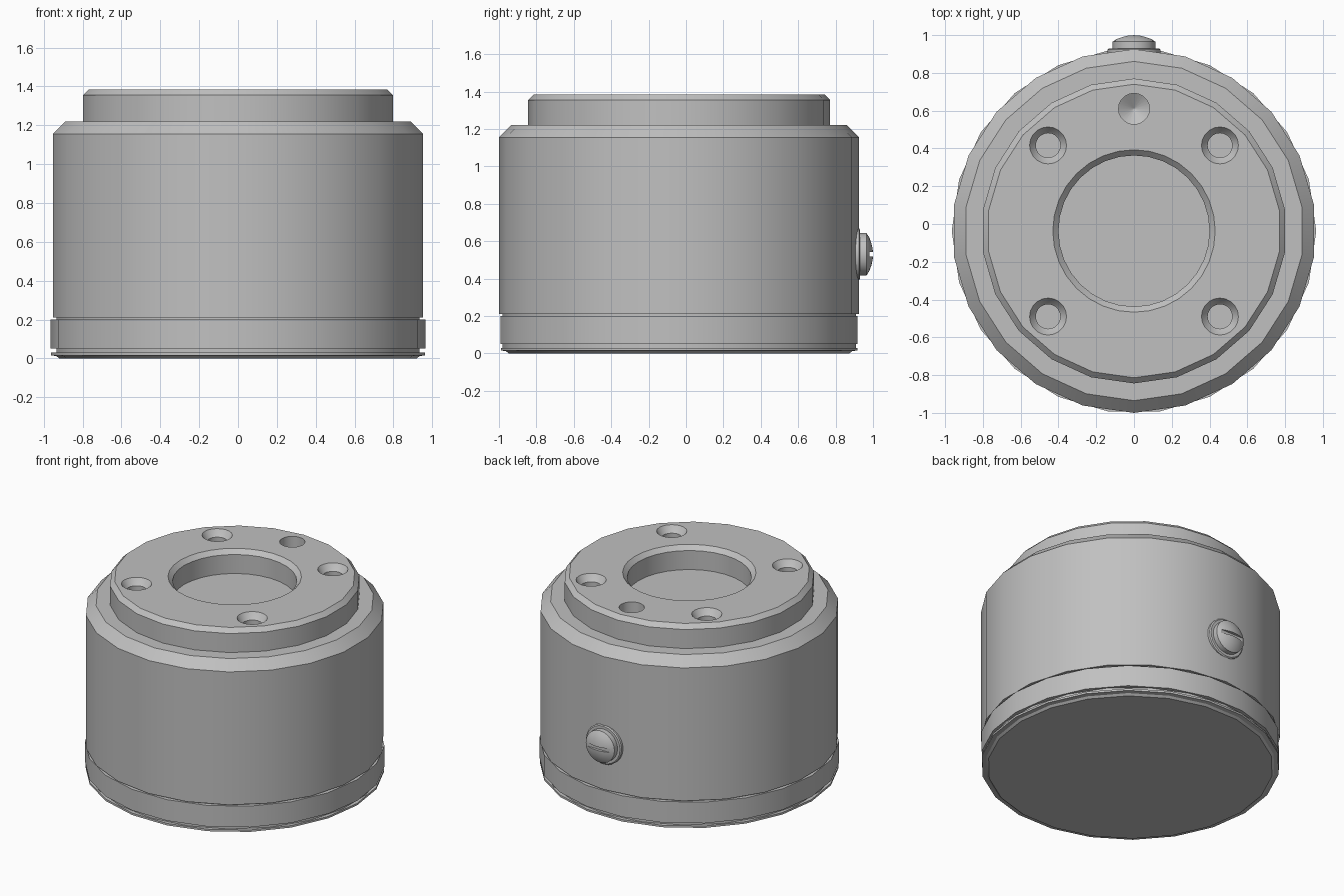
import bpy, bmesh, math
from mathutils import Matrix, Vector

cube = bpy.data.objects.get("Cube")
if cube:
    bpy.data.objects.remove(cube, do_unlink=True)

CY = -0.037      # body axis in y
SIDES = 22
TOP = 1.385

metal = bpy.data.materials.new("satin grey metal")
metal.use_nodes = True
GREY = (0.53, 0.53, 0.53, 1)
metal.diffuse_color = GREY
metal.node_tree.nodes["Principled BSDF"].inputs["Base Color"].default_value = GREY


def lathe(name, profile, sides=SIDES, turn=0.0, matrix=Matrix.Translation((0, CY, 0))):
    """Spin (radius, height) points into a closed solid, bottom to top."""
    bm = bmesh.new()
    rings = []
    for r, z in profile:
        ring = []
        for i in range(sides):
            a = math.pi / 2 + 2 * math.pi * (i + turn) / sides
            ring.append(bm.verts.new((r * math.cos(a), r * math.sin(a), z)))
        rings.append(ring)
    for lo, hi in zip(rings, rings[1:]):
        for i in range(sides):
            j = (i + 1) % sides
            bm.faces.new((lo[i], lo[j], hi[j], hi[i]))
    bm.faces.new(rings[0][::-1])
    bm.faces.new(rings[-1])
    bm.transform(matrix)
    bmesh.ops.recalc_face_normals(bm, faces=bm.faces)
    mesh = bpy.data.meshes.new(name)
    bm.to_mesh(mesh)
    bm.free()
    mesh.materials.append(metal)
    ob = bpy.data.objects.new(name, mesh)
    bpy.context.collection.objects.link(ob)
    return ob


def cut(target, cutters):
    """Subtract each cutter and remove it."""
    bpy.context.view_layer.objects.active = target
    for c in cutters:
        mod = target.modifiers.new("cut", 'BOOLEAN')
        mod.operation = 'DIFFERENCE'
        mod.solver = 'EXACT'
        mod.object = c
        bpy.ops.object.modifier_apply(modifier=mod.name)
        bpy.data.objects.remove(c, do_unlink=True)


# Housing with chamfered shoulder and raised flange
housing = lathe("housing", [
    (0.963, 0.21), (0.963, 1.155), (0.898, 1.22), (0.807, 1.22),
    (0.807, 1.355), (0.777, TOP)])

# Central recess, four countersunk holes and one drilled dimple
above = TOP + 0.05
cutters = [lathe("recess_cutter", [
    (0.40, 1.22), (0.40, TOP - 0.03), (0.43, TOP), (0.43, above)], 32)]
for sx in (-1, 1):
    for sy in (-1, 1):
        place = Matrix.Translation((sx * 0.455, CY + sy * 0.453, 0))
        cutters.append(lathe("hole_cutter", [
            (0.065, TOP - 0.16), (0.065, TOP - 0.045), (0.075, TOP - 0.035),
            (0.098, TOP), (0.098, above)], 20, 0, place))
cutters.append(lathe("dimple_cutter", [
    (0.002, TOP - 0.15), (0.082, TOP - 0.10), (0.082, above)], 20, 0,
    Matrix.Translation((0, 0.61, 0))))
cut(housing, cutters)

# Base: groove core, lower ring and bottom plate
parts = [housing]
parts.append(lathe("groove_core", [(0.945, 0.02), (0.945, 0.215)]))
parts.append(lathe("lower_ring", [(0.965, 0.05), (0.965, 0.20)], turn=0.5))
parts.append(lathe("bottom_plate", [
    (0.92, 0), (0.935, 0.012), (0.963, 0.016), (0.963, 0.03)], turn=0.5))

# Slotted screw on the back, with a thin collar
out = Matrix.Translation((0, 0, 0.53)) @ Matrix.Rotation(-math.pi / 2, 4, 'X')
parts.append(lathe("screw_collar", [(0.14, 0.88), (0.14, 0.924), (0.132, 0.93)], 24, 0, out))
screw = lathe("slotted_screw", [
    (0.113, 0.88), (0.113, 0.965), (0.09, 0.98), (0.06, 0.991),
    (0.03, 0.998), (0.004, 1.0)], 24, 0, out)
bpy.ops.mesh.primitive_cube_add(size=1, location=(0, 1.01, 0.53))
slot = bpy.context.object
slot.scale = (0.4, 0.06, 0.026)
bpy.context.view_layer.update()
cut(screw, [slot])
parts.append(screw)

# Smooth walls, crisp edges
bpy.ops.object.select_all(action='DESELECT')
for ob in parts:
    ob.select_set(True)
bpy.context.view_layer.objects.active = housing
bpy.ops.object.shade_smooth_by_angle(angle=math.radians(30))
